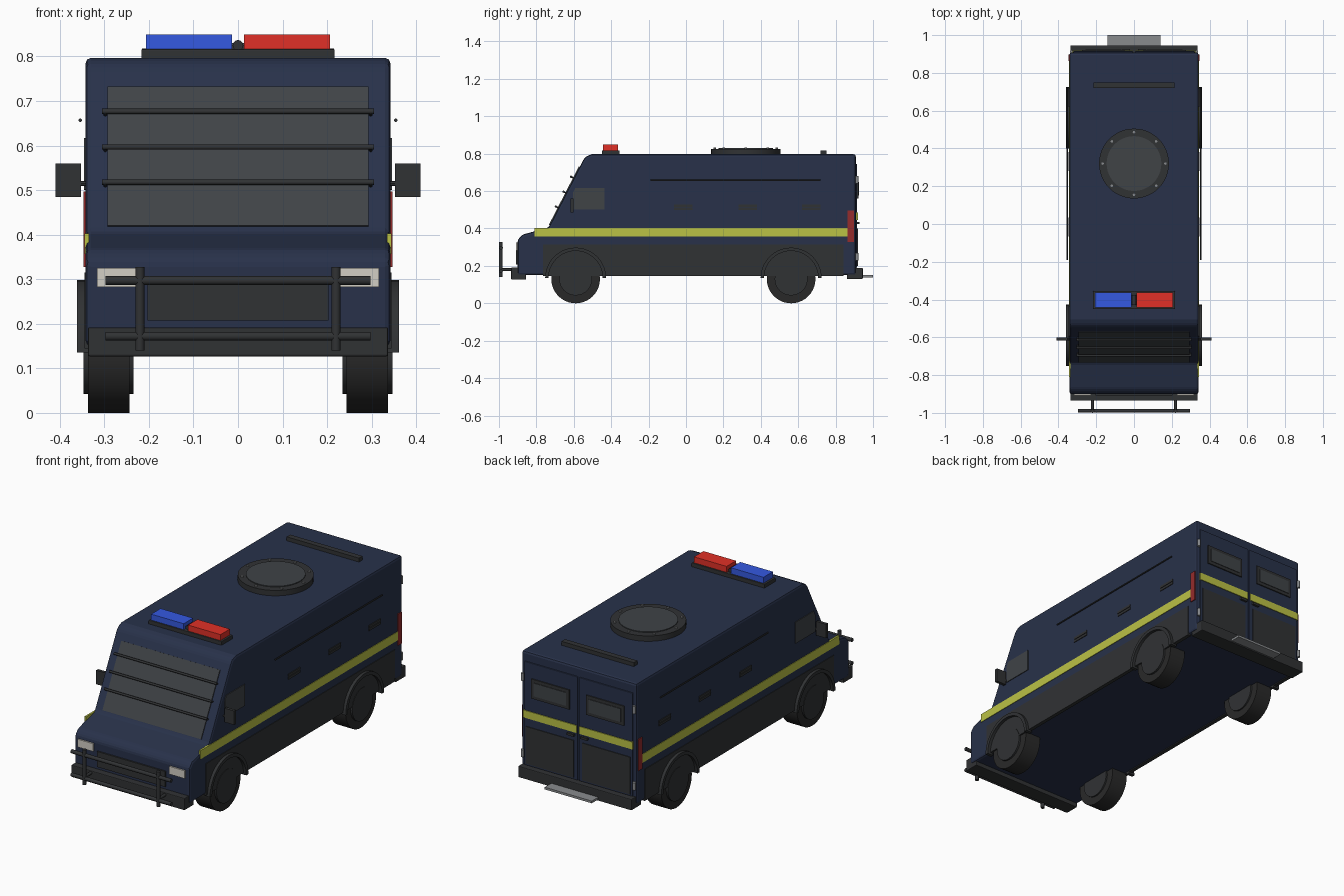
import bpy, bmesh, math
from mathutils import Vector, Matrix

if "Cube" in bpy.data.objects:
    bpy.data.objects.remove(bpy.data.objects["Cube"])

def mat(name, r, g, b):
    m = bpy.data.materials.new(name)
    m.diffuse_color = (r, g, b, 1)
    m.use_nodes = True
    m.node_tree.nodes["Principled BSDF"].inputs["Base Color"].default_value = m.diffuse_color
    return m

NAVY = mat("navy", 0.021, 0.031, 0.068)
DARK = mat("dark_trim", 0.03, 0.032, 0.034)
TYRE = mat("tyre", 0.022, 0.022, 0.022)
GLASS = mat("glass", 0.05, 0.056, 0.062)
YELLOW = mat("yellow", 0.5, 0.54, 0.06)
RED = mat("red", 0.75, 0.03, 0.02)
TAIL = mat("tail_red", 0.3, 0.025, 0.025)
BLUE = mat("blue", 0.035, 0.1, 0.75)
LAMP = mat("lamp", 0.65, 0.62, 0.56)
STEEL = mat("steel", 0.25, 0.26, 0.27)

def finish(name, bm, m, bevel=0, smooth=False):
    bmesh.ops.recalc_face_normals(bm, faces=bm.faces)
    me = bpy.data.meshes.new(name)
    bm.to_mesh(me)
    bm.free()
    o = bpy.data.objects.new(name, me)
    bpy.context.collection.objects.link(o)
    me.materials.append(m)
    if bevel:
        b = o.modifiers.new("bevel", 'BEVEL')
        b.width, b.segments, b.limit_method = bevel, 2, 'ANGLE'
    if smooth:
        bpy.context.view_layer.objects.active = o
        bpy.ops.object.select_all(action='DESELECT')
        o.select_set(True)
        bpy.ops.object.shade_smooth_by_angle(angle=math.radians(35))
    return o

def box(name, m, x, y, z, bevel=0):
    bm = bmesh.new()
    bmesh.ops.create_cube(bm, size=1)
    for v in bm.verts:
        v.co = [(a + b) / 2 + c * (b - a) for (a, b), c in zip((x, y, z), v.co)]
    return finish(name, bm, m, bevel)

def pair(name, m, x, y, z, bevel=0):
    # mirrored left and right boxes
    for side, s in (("left", -1), ("right", 1)):
        box(f"{name}_{side}", m, sorted((s * x[0], s * x[1])), y, z, bevel)

def rod(name, m, a, b, r, seg=12):
    a, b = Vector(a), Vector(b)
    bm = bmesh.new()
    rot = (b - a).to_track_quat('Z', 'Y').to_matrix().to_4x4()
    bmesh.ops.create_cone(bm, cap_ends=True, segments=seg, radius1=r, radius2=r,
                          depth=(b - a).length, matrix=Matrix.Translation((a + b) / 2) @ rot)
    return finish(name, bm, m, smooth=True)

def extrude(name, m, pts, x0, x1, bevel=0, smooth=False):
    # side outline of (y, z) points extruded across x
    bm = bmesh.new()
    f = bm.faces.new([bm.verts.new((x0, y, z)) for y, z in pts])
    new = bmesh.ops.extrude_face_region(bm, geom=[f])["geom"]
    bmesh.ops.translate(bm, vec=(x1 - x0, 0, 0),
                        verts=[v for v in new if isinstance(v, bmesh.types.BMVert)])
    return finish(name, bm, m, bevel, smooth)

# Body shell
extrude("body", NAVY, [(-0.9, 0.15), (-0.9, 0.34), (-0.875, 0.367), (-0.735, 0.405),
                       (-0.55, 0.765), (-0.535, 0.785), (-0.505, 0.797), (0.908, 0.797),
                       (0.908, 0.15)], -0.342, 0.342, bevel=0.012)

# Windscreen and its guard bars, placed along the sloped front
base, slope, out = Vector((-0.735, 0.405)), Vector((0.457, 0.889)), Vector((-0.889, 0.457))
def on_slope(z, off):
    return base + slope * ((z - base.y) / slope.y) + out * off
extrude("windscreen", GLASS, [on_slope(0.418, -0.01), on_slope(0.418, 0.005),
                              on_slope(0.73, 0.005), on_slope(0.73, -0.01)], -0.293, 0.293)
for i, z in enumerate((0.51, 0.589, 0.669)):
    p = on_slope(z, 0.017)
    rod(f"windscreen_bar_{i}", DARK, (-0.305, *p), (0.305, *p), 0.006)
    q = on_slope(z, -0.005)
    for x in (-0.298, 0.298):
        rod(f"bar_mount_{i}", DARK, (x, *p), (x, *q), 0.004, 8)

# Front: grille, headlights, bumper
box("grille", DARK, (-0.203, 0.203), (-0.908, -0.88), (0.207, 0.29))
pair("headlight", LAMP, (0.227, 0.317), (-0.908, -0.87), (0.283, 0.325))
box("front_bumper", DARK, (-0.337, 0.337), (-0.935, -0.855), (0.127, 0.192), 0.004)

# Bull bar
for i, z in enumerate((0.172, 0.297)):
    rod(f"bull_bar_rail_{i}", DARK, (-0.297, -0.989, z), (0.297, -0.989, z), 0.01)
for x in (-0.22, 0.22):
    rod("bull_bar_post", DARK, (x, -0.99, 0.14), (x, -0.99, 0.328), 0.01)
    rod("bull_bar_mount", DARK, (x, -0.99, 0.18), (x, -0.92, 0.18), 0.008)

# Side fittings, mirrored
for side, s in (("left", -1), ("right", 1)):
    extrude(f"side_window_{side}", GLASS, [(-0.605, 0.502), (-0.605, 0.59), (-0.592, 0.617),
                                           (-0.435, 0.617), (-0.435, 0.502)], s * 0.33, s * 0.346)
    rod(f"side_rail_{side}", DARK, (s * 0.354, -0.19, 0.657), (s * 0.354, 0.72, 0.657), 0.004, 8)
    rod(f"mirror_arm_{side}", DARK, (s * 0.335, -0.61, 0.515), (s * 0.36, -0.61, 0.515), 0.006, 8)
    for y in (-0.015, 0.33, 0.67):
        for z in (0.507, 0.523):
            box(f"gun_port_{side}", DARK, sorted((s * 0.335, s * 0.346)),
                (y - 0.05, y + 0.05), (z - 0.007, z + 0.006))
    for end, y in (("front", -0.59), ("rear", 0.562)):
        # Wheel with tyre, rim and hub cap
        tyre = rod(f"{end}_tyre_{side}", TYRE, (s * 0.243, y, 0.13), (s * 0.337, y, 0.13), 0.13, 40)
        rod(f"{end}_rim_{side}", DARK, (s * 0.235, y, 0.13), (s * 0.347, y, 0.13), 0.088, 32)
        # Wheel arch
        ang = [math.pi * i / 20 for i in range(21)]
        arc = [(y + 0.163 * math.cos(a), 0.135 + 0.163 * math.sin(a)) for a in ang]
        arc += [(y + 0.145 * math.cos(a), 0.135 + 0.145 * math.sin(a)) for a in reversed(ang)]
        extrude(f"{end}_arch_{side}", DARK, arc, s * 0.325, s * 0.361, smooth=True)
pair("mirror", DARK, (0.352, 0.41), (-0.618, -0.602), (0.485, 0.56))
pair("skirt", DARK, (0.325, 0.345), (-0.765, 0.842), (0.145, 0.315))
pair("side_stripe", YELLOW, (0.335, 0.345), (-0.81, 0.864), (0.357, 0.403))
pair("tail_lamp", TAIL, (0.33, 0.347), (0.864, 0.897), (0.328, 0.497))

# Rear doors
pair("rear_door", NAVY, (0.005, 0.322), (0.89, 0.915), (0.19, 0.745), 0.003)
pair("rear_window_frame", DARK, (0.05, 0.275), (0.9, 0.921), (0.56, 0.665))
pair("rear_window", GLASS, (0.067, 0.258), (0.9, 0.924), (0.577, 0.648))
pair("rear_stripe", YELLOW, (0.008, 0.325), (0.9, 0.919), (0.445, 0.485))
pair("rear_door_panel", DARK, (0.025, 0.31), (0.9, 0.919), (0.2, 0.4))
pair("door_handle", DARK, (0.02, 0.06), (0.9, 0.927), (0.424, 0.436))
for z in (0.25, 0.66):
    for x in (-0.332, 0.332):
        rod("door_hinge", STEEL, (x, 0.914, z - 0.02), (x, 0.914, z + 0.02), 0.008)
box("rear_bumper", DARK, (-0.337, 0.337), (0.86, 0.945), (0.13, 0.19), 0.004)
box("rear_step", STEEL, (-0.14, 0.14), (0.92, 1.0), (0.138, 0.15))

# Roof hatch with bolts
rod("hatch_ring", DARK, (0, 0.32, 0.79), (0, 0.32, 0.826), 0.185, 48)
rod("hatch_lid", GLASS, (0, 0.32, 0.8), (0, 0.32, 0.83), 0.145, 48)
for i in range(8):
    a = i * math.pi / 4
    x, y = 0.166 * math.cos(a), 0.32 + 0.166 * math.sin(a)
    rod(f"hatch_bolt_{i}", STEEL, (x, y, 0.82), (x, y, 0.832), 0.007, 8)
box("roof_bar", DARK, (-0.215, 0.215), (0.72, 0.75), (0.79, 0.818))

# Light bar
box("light_bar_base", DARK, (-0.217, 0.217), (-0.45, -0.355), (0.79, 0.817), 0.003)
box("blue_light", BLUE, (-0.206, -0.013), (-0.443, -0.363), (0.815, 0.849))
box("red_light", RED, (0.013, 0.206), (-0.443, -0.363), (0.815, 0.849))
rod("light_bar_centre", DARK, (0, -0.43, 0.825), (0, -0.375, 0.825), 0.012)
